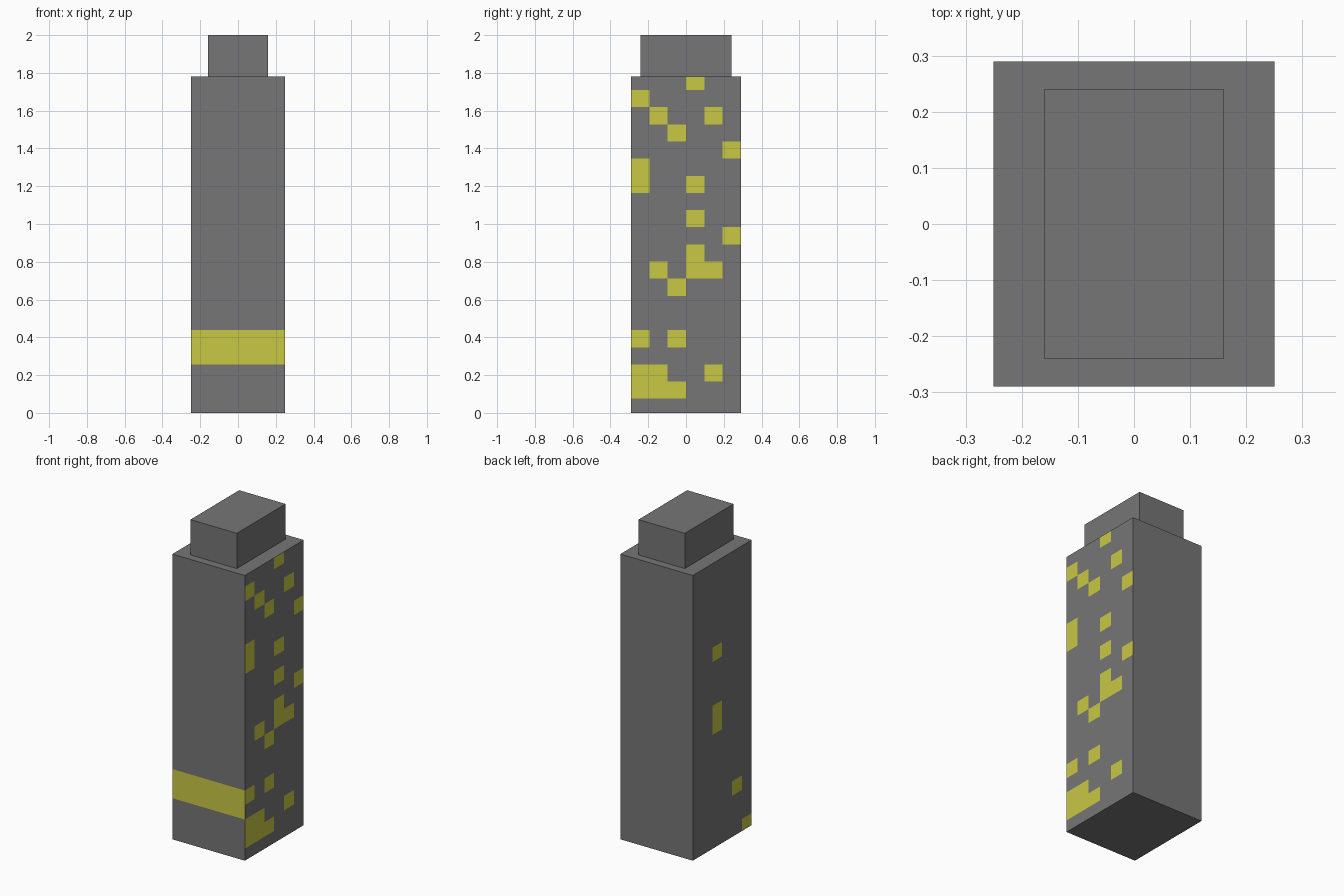
import bpy, bmesh
from mathutils import Matrix, Vector

if "Cube" in bpy.data.objects:
    bpy.data.objects.remove(bpy.data.objects["Cube"])

W, D, H = 0.50, 0.58, 1.78            # main tower block
COL, ROW, Z0 = D / 6, 0.0908, 0.075   # window grid

# Lit windows per side: row -> columns counted from the front (-y)
RIGHT = {0: (0, 1, 2), 1: (0, 1, 4), 3: (0, 2), 6: (2,), 7: (1, 3, 4), 8: (3,),
         9: (5,), 10: (3,), 12: (0, 3), 13: (0,), 14: (5,), 15: (2,),
         16: (1, 4), 17: (0,), 18: (3,)}
LEFT = {-1: (0,), 2: (1,), 7: (3,), 8: (3,), 12: (3,)}
FRONT_BAND = (2, 3)


def material(name, color):
    m = bpy.data.materials.new(name)
    m.diffuse_color = (*color, 1)
    m.use_nodes = True
    m.node_tree.nodes["Principled BSDF"].inputs["Base Color"].default_value = m.diffuse_color
    return m


def box(name, size, z, mats, edit=None):
    bm = bmesh.new()
    bmesh.ops.create_cube(bm, size=1, matrix=Matrix.Translation((0, 0, z + size[2] / 2))
                          @ Matrix.Diagonal((*size, 1)))
    if edit:
        edit(bm)
    mesh = bpy.data.meshes.new(name)
    bm.to_mesh(mesh)
    bm.free()
    for m in mats:
        mesh.materials.append(m)
    bpy.context.collection.objects.link(bpy.data.objects.new(name, mesh))


def add_windows(bm):
    def cut(co, no):
        bmesh.ops.bisect_plane(bm, geom=bm.verts[:] + bm.edges[:] + bm.faces[:],
                               dist=1e-5, plane_co=co, plane_no=no)
    for k in range(19):
        cut(Vector((0, 0, Z0 + k * ROW)), Vector((0, 0, 1)))
    for c in range(1, 6):
        cut(Vector((0, -D / 2 + c * COL, 0)), Vector((0, 1, 0)))
    bm.normal_update()
    for f in bm.faces:
        p, n = f.calc_center_median(), f.normal
        row = int((p.z - Z0 + ROW) // ROW) - 1
        col = int((p.y + D / 2) // COL)
        if (n.y < -0.5 and row in FRONT_BAND
                or n.x > 0.5 and col in RIGHT.get(row, ())
                or n.x < -0.5 and col in LEFT.get(row, ())):
            f.material_index = 1


wall = material("wall_grey", (0.18, 0.18, 0.18))
lit = material("window_yellow", (0.58, 0.58, 0.06))

# Tower block with flush lit windows, and the smaller roof storey
box("tower_block", (W, D, H), 0, [wall, lit], add_windows)
box("roof_storey", (0.32, 0.48, 2 - H), H, [wall])
